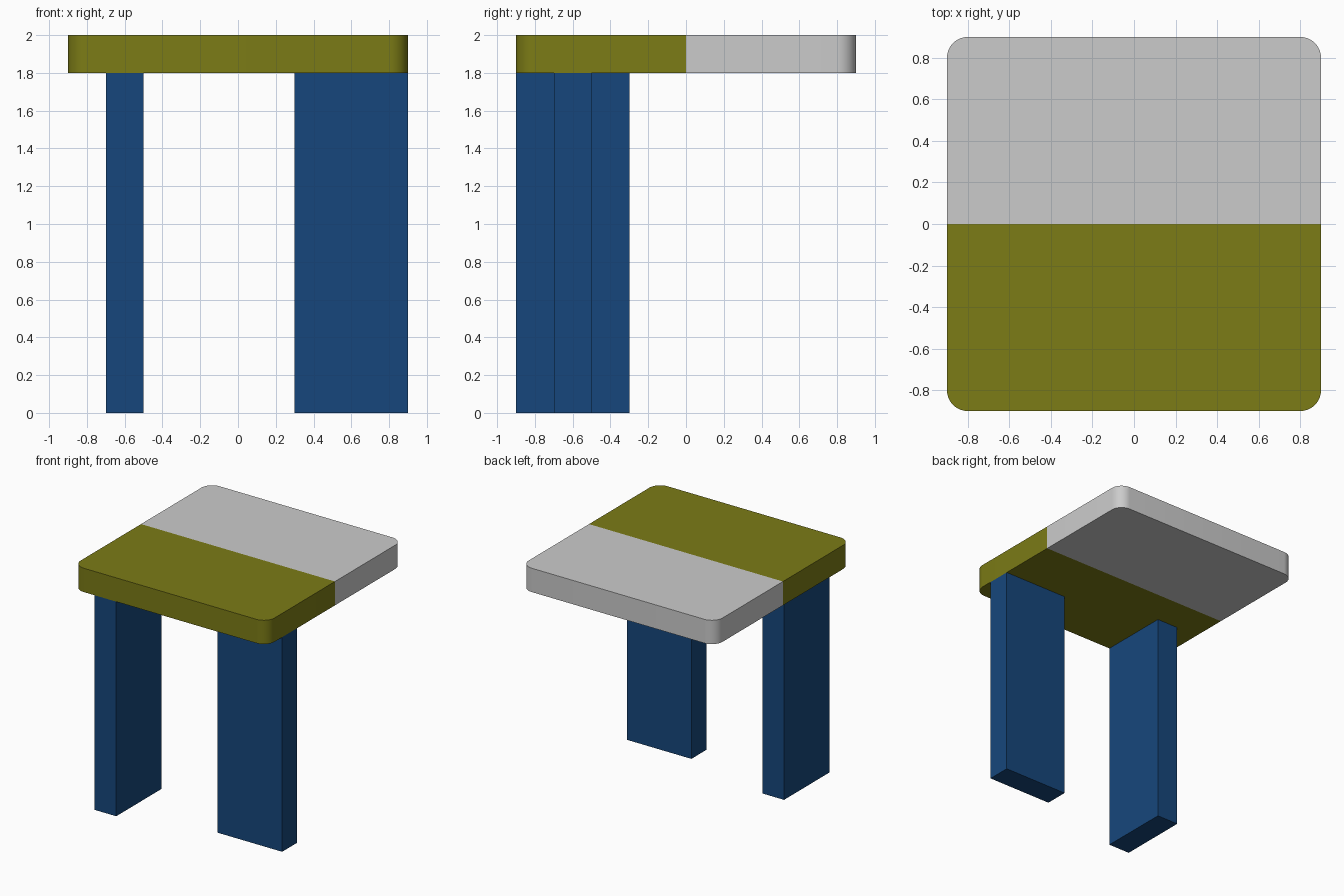
import bpy
import bmesh
from mathutils import Matrix, Vector

if "Cube" in bpy.data.objects:
    bpy.data.objects.remove(bpy.data.objects["Cube"])


def make_material(name, rgb):
    mat = bpy.data.materials.new(name)
    mat.diffuse_color = (*rgb, 1.0)
    mat.use_nodes = True
    mat.node_tree.nodes["Principled BSDF"].inputs["Base Color"].default_value = mat.diffuse_color
    return mat


def box_mesh(lo, hi):
    lo, hi = Vector(lo), Vector(hi)
    bm = bmesh.new()
    bmesh.ops.create_cube(bm, size=1.0, matrix=Matrix.Translation((lo + hi) / 2)
                          @ Matrix.Diagonal((*(hi - lo), 1.0)))
    return bm


def add_object(name, bm, materials):
    mesh = bpy.data.meshes.new(name)
    bm.to_mesh(mesh)
    bm.free()
    for mat in materials:
        mesh.materials.append(mat)
    obj = bpy.data.objects.new(name, mesh)
    bpy.context.collection.objects.link(obj)
    return obj


olive = make_material("olive", (0.2, 0.2, 0.008))
blue = make_material("blue", (0.008, 0.062, 0.2))
grey = make_material("grey", (0.8, 0.8, 0.8))

# Tabletop: slab with rounded vertical corners, front half olive, back half grey
bm = box_mesh((-0.9, -0.9, 1.8), (0.9, 0.9, 2.0))
corners = [e for e in bm.edges if abs(e.verts[0].co.z - e.verts[1].co.z) > 0.1]
bmesh.ops.bevel(bm, geom=corners, offset=0.1, segments=10, profile=0.5,
                affect='EDGES')
bmesh.ops.bisect_plane(bm, geom=bm.verts[:] + bm.edges[:] + bm.faces[:],
                       plane_co=(0, 0, 0), plane_no=(0, 1, 0))
for face in bm.faces:
    face.material_index = 0 if face.calc_center_median().y < 0 else 1
    face.smooth = abs(face.normal.z) < 0.5
# Keep the top and bottom rims crisp
for edge in bm.edges:
    if len(edge.link_faces) == 2 and edge.calc_face_angle() > 0.6:
        edge.smooth = False
add_object("tabletop", bm, [olive, grey])

# Two plank legs under the front half, turned at right angles to each other
legs = {
    "left_leg": ((-0.7, -0.9, 0.0), (-0.5, -0.3, 1.8)),
    "right_leg": ((0.3, -0.7, 0.0), (0.9, -0.5, 1.8)),
}
for name, (lo, hi) in legs.items():
    add_object(name, box_mesh(lo, hi), [blue])
